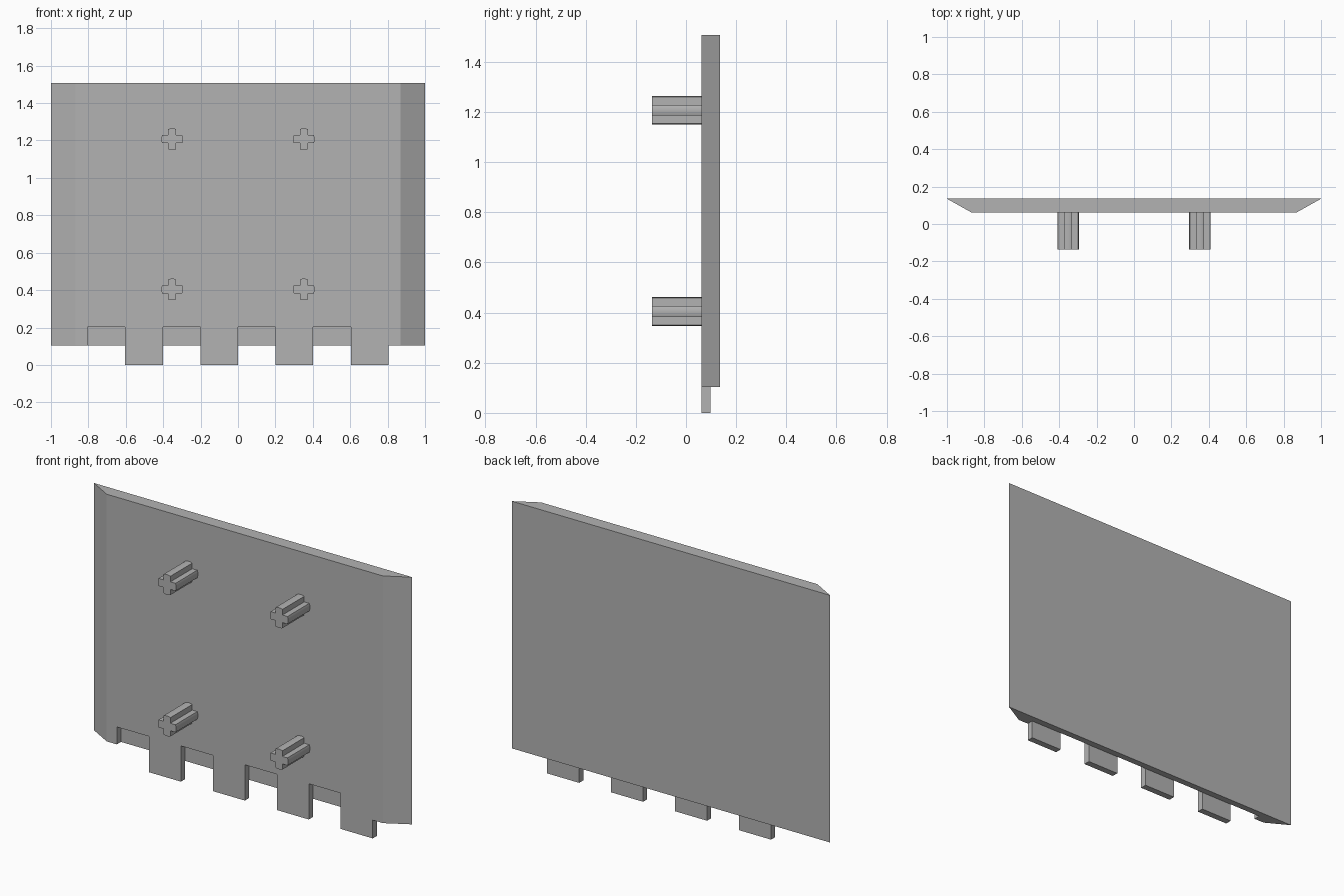
import bpy, bmesh, math
from mathutils import Vector

default = bpy.data.objects.get("Cube")
if default:
    bpy.data.objects.remove(default, do_unlink=True)

grey = bpy.data.materials.new("light grey")
grey.use_nodes = True
colour = (0.45, 0.45, 0.45, 1)
grey.diffuse_color = colour
grey.node_tree.nodes["Principled BSDF"].inputs["Base Color"].default_value = colour

FRONT, STEP, BACK = 0.061, 0.098, 0.135   # panel front, comb depth, panel back
BOTTOM, TOP = 0.104, 1.508
PITCH = 0.201                             # width of each tab and notch


def prism(name, outline, offset):
    """Solid made by sweeping a flat outline along an offset."""
    bm = bmesh.new()
    face = bm.faces.new([bm.verts.new(p) for p in outline])
    swept = bmesh.ops.extrude_face_region(bm, geom=[face])["geom"]
    moved = [v for v in swept if isinstance(v, bmesh.types.BMVert)]
    bmesh.ops.translate(bm, verts=moved, vec=Vector(offset))
    bmesh.ops.recalc_face_normals(bm, faces=bm.faces)
    mesh = bpy.data.meshes.new(name)
    bm.to_mesh(mesh)
    bm.free()
    mesh.materials.append(grey)
    obj = bpy.data.objects.new(name, mesh)
    bpy.context.scene.collection.objects.link(obj)
    return obj


def box(name, x0, x1, y0, y1, z0, z1):
    outline = [(x0, y0, z0), (x1, y0, z0), (x1, y1, z0), (x0, y1, z0)]
    return prism(name, outline, (0, 0, z1 - z0))


# Panel with slanted side edges
panel = prism("panel", [(-0.868, FRONT, BOTTOM), (0.868, FRONT, BOTTOM),
                        (1, BACK, BOTTOM), (-1, BACK, BOTTOM)],
              (0, 0, TOP - BOTTOM))

# Comb along the bottom: shallow notches alternate with hanging tabs
for i in range(4):
    x = (2 * i - 4) * PITCH
    notch = box(f"notch_cutter_{i + 1}", x, x + PITCH,
                FRONT - 0.05, STEP, BOTTOM - 0.05, 0.203)
    notch.hide_render = True
    notch.hide_viewport = True
    cut = panel.modifiers.new(f"notch_{i + 1}", "BOOLEAN")
    cut.operation = "DIFFERENCE"
    cut.solver = "EXACT"
    cut.object = notch
    box(f"tab_{i + 1}", x + PITCH, x + 2 * PITCH, FRONT, STEP, 0, BOTTOM)

# Cross-shaped pegs whose arm ends follow a circle
RADIUS, HALF_ARM = 0.0575, 0.0215
spread = math.asin(HALF_ARM / RADIUS)
cross = []
for arm in range(4):
    a = arm * math.pi / 2
    for k in range(-3, 4):
        t = a + spread * k / 3
        cross.append((RADIUS * math.cos(t), RADIUS * math.sin(t)))
    corner = a + math.pi / 4
    inner = HALF_ARM * math.sqrt(2)
    cross.append((inner * math.cos(corner), inner * math.sin(corner)))

for row, z in (("lower", 0.404), ("upper", 1.207)):
    for side, x in (("right", -0.352), ("left", 0.352)):
        peg = prism(f"{row}_{side}_peg",
                    [(x + u, -0.135, z + v) for u, v in cross],
                    (0, FRONT + 0.135, 0))
        bpy.ops.object.select_all(action="DESELECT")
        peg.select_set(True)
        bpy.context.view_layer.objects.active = peg
        bpy.ops.object.shade_smooth_by_angle(angle=math.radians(30))
